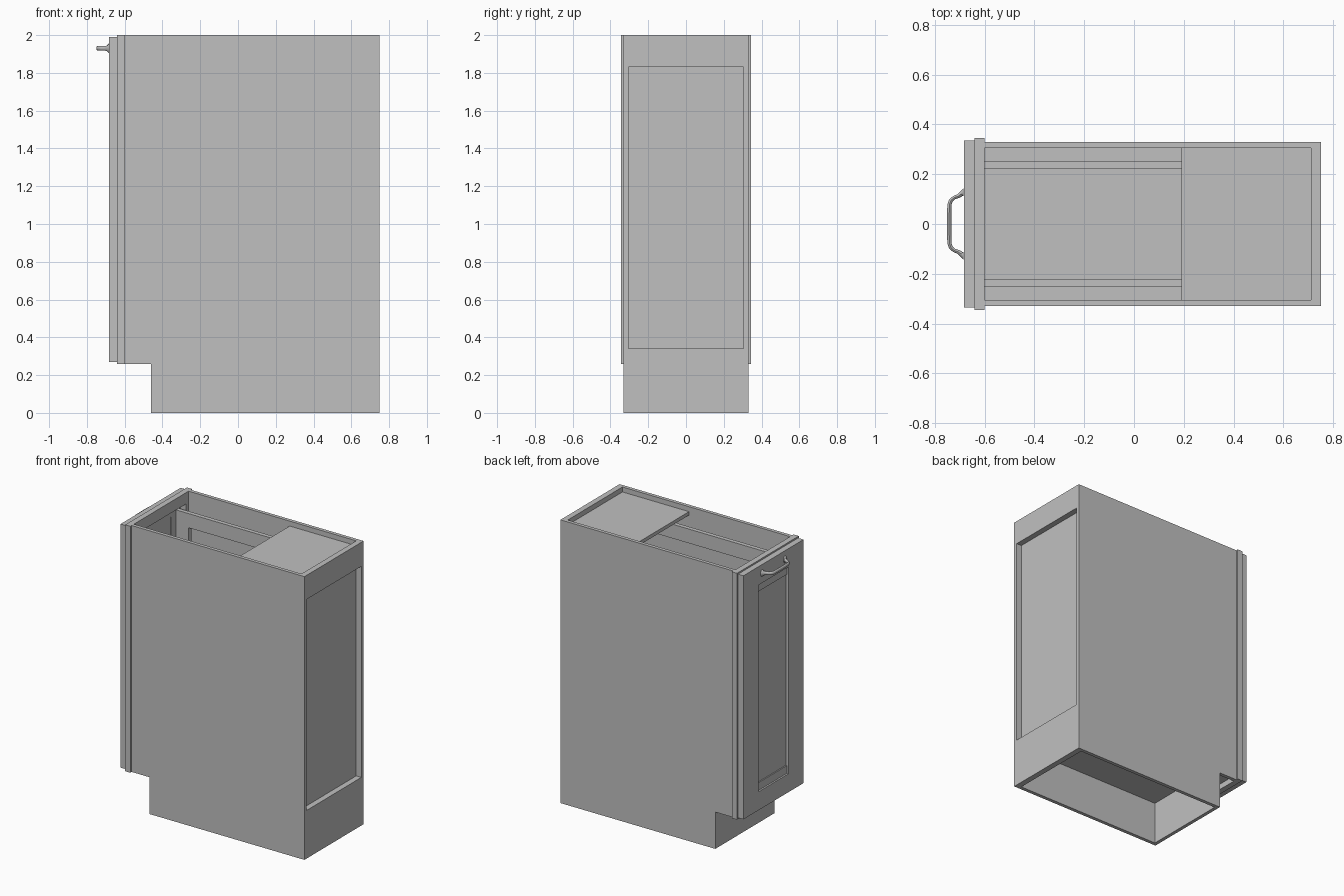
import bpy, bmesh, math
from mathutils import Vector

old = bpy.data.objects.get("Cube")
if old:
    bpy.data.objects.remove(old, do_unlink=True)

# One plain grey finish
grey = bpy.data.materials.new("plain grey")
grey.use_nodes = True
COLOUR = (0.53, 0.53, 0.53, 1)
grey.diffuse_color = COLOUR
grey.node_tree.nodes["Principled BSDF"].inputs["Base Color"].default_value = COLOUR


def finish(name, bm):
    bmesh.ops.recalc_face_normals(bm, faces=bm.faces)
    mesh = bpy.data.meshes.new(name)
    bm.to_mesh(mesh)
    bm.free()
    mesh.materials.append(grey)
    obj = bpy.data.objects.new(name, mesh)
    bpy.context.collection.objects.link(obj)
    return obj


def add_box(bm, x, y, z):
    verts = bmesh.ops.create_cube(bm, size=1)["verts"]
    for v in verts:
        v.co = Vector([(a + b) / 2 + c * (b - a) for c, (a, b) in zip(v.co, (x, y, z))])


def boxes(name, *parts):
    bm = bmesh.new()
    for p in parts:
        add_box(bm, *p)
    return finish(name, bm)


def extrude_y(name, profile, y0, y1):
    bm = bmesh.new()
    face = bm.faces.new([bm.verts.new((x, y0, z)) for x, z in profile])
    ext = bmesh.ops.extrude_face_region(bm, geom=[face])["geom"]
    bmesh.ops.translate(bm, vec=(0, y1 - y0, 0),
                        verts=[e for e in ext if isinstance(e, bmesh.types.BMVert)])
    return finish(name, bm)


def frame_x(name, x, y, z, stile, rail):
    """Rectangular frame facing along x; rail is (bottom, top) height."""
    (y0, y1), (z0, z1) = y, z
    bm = bmesh.new()
    rings = []
    for xx in x:
        outer = [(y0, z0), (y1, z0), (y1, z1), (y0, z1)]
        inner = [(y0 + stile, z0 + rail[0]), (y1 - stile, z0 + rail[0]),
                 (y1 - stile, z1 - rail[1]), (y0 + stile, z1 - rail[1])]
        rings.append([[bm.verts.new((xx, a, b)) for a, b in r] for r in (outer, inner)])
    (ao, ai), (bo, bi) = rings
    for i in range(4):
        j = (i + 1) % 4
        for q in ((ao, ai), (bo, bi), (ao, bo), (ai, bi)):
            bm.faces.new((q[0][i], q[0][j], q[1][j], q[1][i]))
    return finish(name, bm)


# Carcass sides with the toe-kick notch
side = [(-0.60, 0.26), (-0.46, 0.26), (-0.46, 0), (0.75, 0), (0.75, 2), (-0.60, 2)]
extrude_y("left_side_panel", side, 0.305, 0.33)
extrude_y("right_side_panel", side, -0.33, -0.305)

# Back rails, recessed back panel, floor, toe kick and top support board
IN = (-0.305, 0.305)
boxes("back_top_rail", ((0.71, 0.75), IN, (1.83, 2.0)))
boxes("back_bottom_rail", ((0.71, 0.75), IN, (0, 0.34)))
boxes("back_panel", ((0.69, 0.71), IN, (0.30, 1.94)))
boxes("cabinet_floor", ((-0.60, 0.69), IN, (0.30, 0.34)))
boxes("toe_kick", ((-0.46, -0.435), IN, (0, 0.30)))
boxes("top_support_board", ((0.19, 0.71), IN, (1.94, 1.965)))

# Face frame behind the door
frame_x("face_frame", (-0.64, -0.60), (-0.345, 0.345), (0.26, 2.0), 0.07, (0.08, 0.08))

# Door: frame, stepped rails and recessed centre panel
frame_x("door_frame", (-0.683, -0.641), (-0.335, 0.335), (0.27, 1.99), 0.168, (0.13, 0.13))
boxes("door_panel", ((-0.663, -0.643), (-0.168, 0.168), (0.40, 1.86)))
boxes("door_panel_steps",
      ((-0.671, -0.663), (-0.168, 0.168), (0.40, 0.455)),
      ((-0.671, -0.663), (-0.168, 0.168), (1.805, 1.86)))

# Pull-out: open side frames, bottom and back
for label, y in (("left", (0.22, 0.25)), ("right", (-0.25, -0.22))):
    x0, x1, z0, z1 = -0.64, 0.65, 0.36, 1.89
    boxes(label + "_pullout_side",
          ((x0, -0.54), y, (z0, z1)), ((0.55, x1), y, (z0, z1)),
          ((-0.54, 0.55), y, (1.79, z1)), ((-0.54, 0.55), y, (z0, 0.46)))
boxes("pullout_bottom", ((-0.64, 0.65), (-0.22, 0.22), (0.36, 0.39)))
boxes("pullout_back", ((0.625, 0.65), (-0.22, 0.22), (0.39, 1.89)))

# Handle: bowed bar swept along a rounded path with flared feet
half = [(-0.684, 0.128, 2.0), (-0.693, 0.121, 1.15), (-0.705, 0.112, 0.95), (-0.722, 0.106, 0.9),
        (-0.735, 0.095, 0.95), (-0.741, 0.078, 1.0), (-0.742, 0.04, 1.0)]
path = half + [(x, -y, r) for x, y, r in reversed(half)]
N = 12
bm = bmesh.new()
rings = []
for i, (x, y, r) in enumerate(path):
    a, b = path[max(i - 1, 0)], path[min(i + 1, len(path) - 1)]
    t = Vector((b[0] - a[0], b[1] - a[1], 0)).normalized()
    if i in (0, len(path) - 1):
        t = Vector((-1 if i == 0 else 1, 0, 0))
    n = Vector((-t.y, t.x, 0))
    ring = []
    for k in range(N):
        ang = 2 * math.pi * k / N
        p = Vector((x, y, 1.93)) + n * (0.0085 * r * math.cos(ang))
        p.z += 0.0125 * r * math.sin(ang)
        ring.append(bm.verts.new(p))
    rings.append(ring)
for a, b in zip(rings, rings[1:]):
    for k in range(N):
        bm.faces.new((a[k], a[(k + 1) % N], b[(k + 1) % N], b[k]))
bm.faces.new(rings[0])
bm.faces.new(rings[-1])
handle = finish("handle", bm)
bpy.ops.object.select_all(action="DESELECT")
handle.select_set(True)
bpy.context.view_layer.objects.active = handle
bpy.ops.object.shade_smooth_by_angle(angle=math.radians(40))
